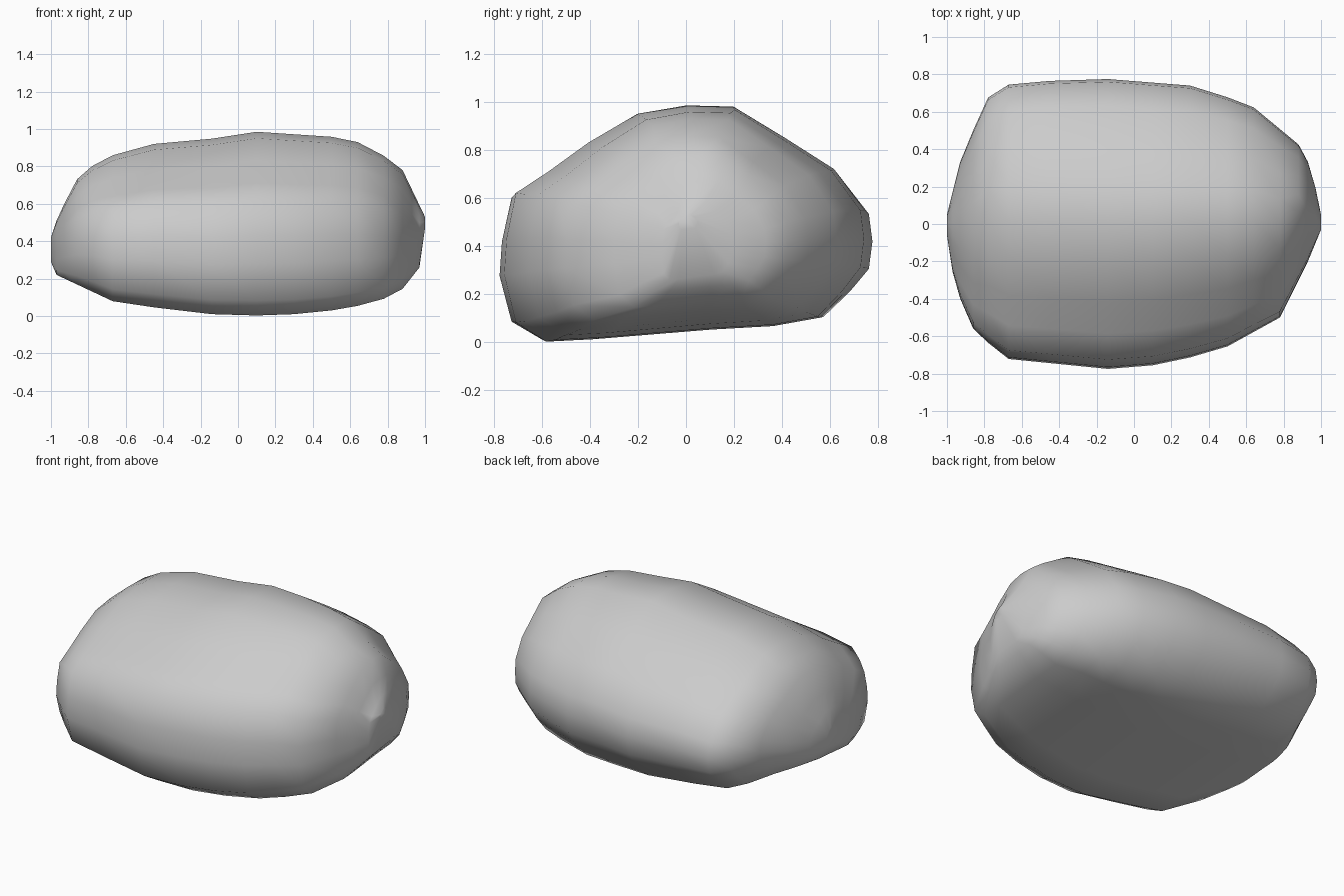
import bpy, bmesh

# Side cross-section (y, z), counter-clockwise seen from the right
SECTION = [(-0.78, 0.28), (-0.73, 0.08), (-0.6, 0.0), (-0.4, 0.01), (0.1, 0.05),
           (0.37, 0.065), (0.57, 0.1), (0.68, 0.21), (0.76, 0.31), (0.775, 0.43),
           (0.76, 0.55), (0.63, 0.72), (0.42, 0.85), (0.2, 0.98), (0.0, 0.985),
           (-0.21, 0.95), (-0.42, 0.83), (-0.59, 0.71), (-0.73, 0.62), (-0.77, 0.43)]

# Outlines along x: front view gives bottom and top, top view gives front and back
BOTTOM = [(-1, 0.29), (-0.97, 0.22), (-0.65, 0.07), (-0.14, 0.01), (0.2, 0.0),
          (0.5, 0.03), (0.7, 0.065), (0.86, 0.12), (0.97, 0.26), (1, 0.47)]
TOP = [(-1, 0.42), (-0.96, 0.54), (-0.84, 0.77), (-0.65, 0.87), (-0.45, 0.92),
       (-0.16, 0.945), (0.1, 0.985), (0.55, 0.955), (0.71, 0.91), (0.88, 0.78), (1, 0.53)]
FRONT = [(-1, -0.06), (-0.96, -0.32), (-0.87, -0.55), (-0.69, -0.72), (-0.14, -0.775),
         (0.17, -0.75), (0.49, -0.66), (0.78, -0.5), (0.93, -0.2), (1, -0.03)]
BACK = [(-1, 0.05), (-0.93, 0.33), (-0.79, 0.67), (-0.67, 0.745), (-0.45, 0.765),
        (-0.14, 0.775), (0.3, 0.74), (0.62, 0.64), (0.91, 0.4), (0.98, 0.16), (1, 0.05)]
STATIONS = [-1, -0.97, -0.93, -0.86, -0.78, -0.67, -0.45, -0.14, 0.1, 0.3,
            0.5, 0.64, 0.78, 0.88, 0.93, 0.97, 1]


def sample(curve, x):
    for (x0, a), (x1, b) in zip(curve, curve[1:]):
        if x <= x1:
            return a + (b - a) * (x - x0) / (x1 - x0)
    return curve[-1][1]


# Rock body: the cross-section lofted along x and fitted to the outlines
bm = bmesh.new()
rings = []
for x in STATIONS:
    f, k = sample(FRONT, x), sample(BACK, x)
    lo, hi = sample(BOTTOM, x), sample(TOP, x)
    rings.append([bm.verts.new((x, f + (k - f) * (y + 0.78) / 1.555,
                                lo + (hi - lo) * z / 0.985)) for y, z in SECTION])
n = len(SECTION)
for r0, r1 in zip(rings, rings[1:]):
    for i in range(n):
        j = (i + 1) % n
        bm.faces.new((r0[i], r0[j], r1[j], r1[i]))
bm.faces.new(rings[0])
bm.faces.new(rings[-1])
bmesh.ops.recalc_face_normals(bm, faces=bm.faces[:])
for face in bm.faces:
    face.smooth = True

mesh = bpy.data.meshes.new("rock")
bm.to_mesh(mesh)
bm.free()
rock = bpy.data.objects.new("rock", mesh)
bpy.context.collection.objects.link(rock)
